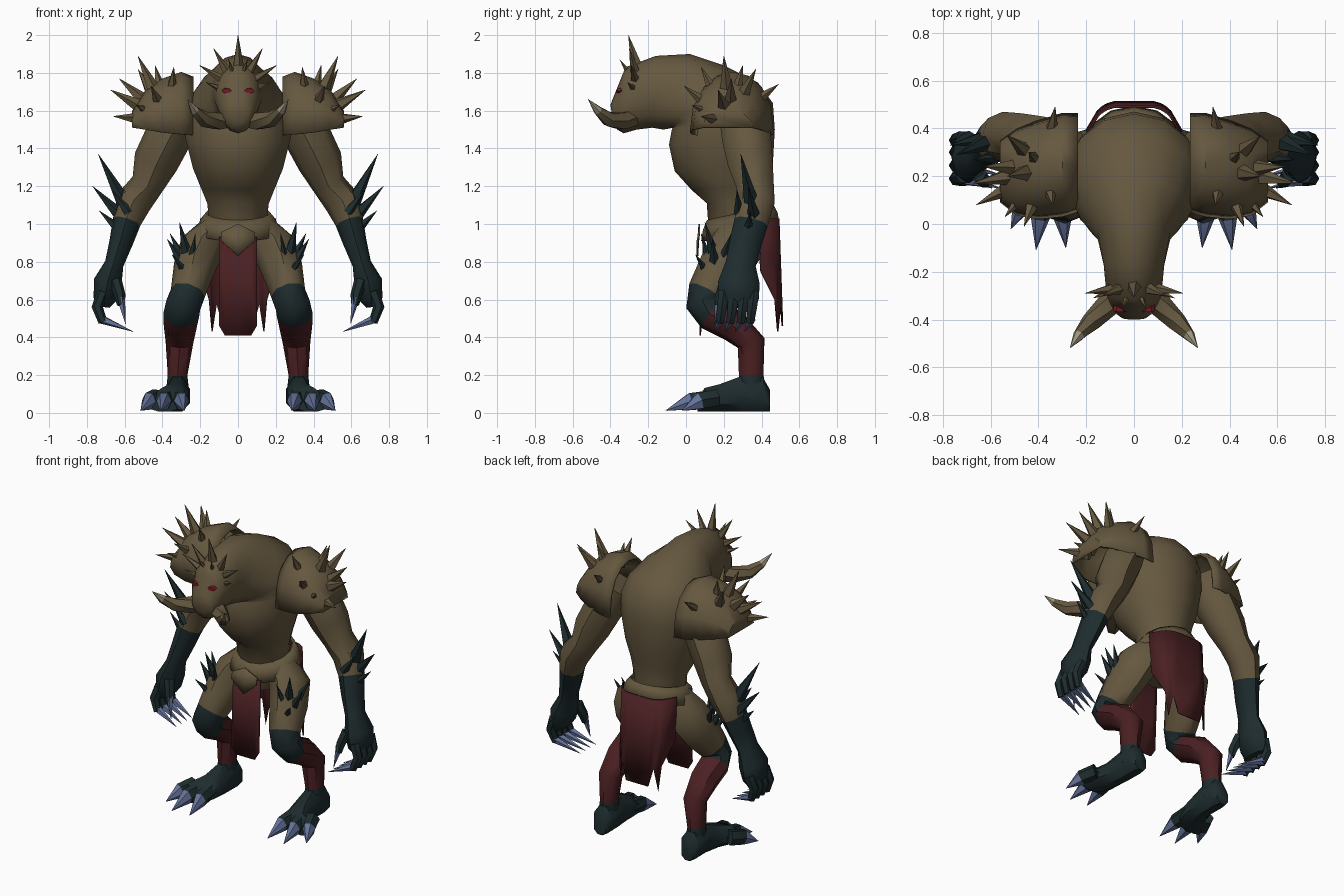
import bpy, bmesh
from math import sin, cos, pi, radians
from mathutils import Vector as V

if "Cube" in bpy.data.objects:
    bpy.data.objects.remove(bpy.data.objects["Cube"])


def material(name, rgb):
    m = bpy.data.materials.new(name)
    m.use_nodes = True
    m.diffuse_color = (*rgb, 1)
    m.node_tree.nodes["Principled BSDF"].inputs["Base Color"].default_value = (*rgb, 1)
    return m


HIDE = material("brown hide", (.13, .097, .05))
TEAL = material("dark teal", (.013, .025, .027))
RED = material("dark red", (.068, .014, .016))
CLAW = material("blue claw", (.13, .17, .32))
IVORY = material("ivory", (.34, .3, .21))
EYE = material("eye red", (.2, .012, .022))


def finish(name, bm, mats, angle=40, thick=0):
    """Turn a bmesh into a shaded object, with optional thickness."""
    bmesh.ops.recalc_face_normals(bm, faces=bm.faces)
    me = bpy.data.meshes.new(name)
    bm.to_mesh(me)
    bm.free()
    for m in mats:
        me.materials.append(m)
    ob = bpy.data.objects.new(name, me)
    bpy.context.collection.objects.link(ob)
    bpy.ops.object.select_all(action='DESELECT')
    ob.select_set(True)
    bpy.context.view_layer.objects.active = ob
    bpy.ops.object.shade_smooth_by_angle(angle=radians(angle))
    if thick:
        mod = ob.modifiers.new("thickness", 'SOLIDIFY')
        mod.thickness = thick


def loft(bm, loops, bands=None, closed=True, caps=True):
    """Skin a row of point loops; bands gives the material slot per step."""
    rows = [[bm.verts.new(p) for p in lp] for lp in loops]
    n = len(rows[0])
    for i in range(len(rows) - 1):
        for j in range(n if closed else n - 1):
            k = (j + 1) % n
            f = bm.faces.new((rows[i][j], rows[i][k], rows[i + 1][k], rows[i + 1][j]))
            f.material_index = bands[i] if bands else 0
    if caps:
        for row, b in ((rows[0], 0), (rows[-1], -1)):
            bm.faces.new(row).material_index = bands[b] if bands else 0


def tube(bm, pts, bands=None, n=8, s=1):
    """Tube along points (x, y, z, rx[, ry]), mirrored in x when s is -1."""
    c = [V((p[0] * s, p[1], p[2])) for p in pts]
    loops = []
    for i, p in enumerate(pts):
        t = (c[min(i + 1, len(c) - 1)] - c[max(i - 1, 0)]).normalized()
        side = V((1, 0, 0))
        side = (side - t * side.dot(t)).normalized()
        other = t.cross(side)
        loops.append([c[i] + side * p[3] * cos(2 * pi * j / n)
                      + other * p[-1] * sin(2 * pi * j / n) for j in range(n)])
    loft(bm, loops, bands)


def section(f, b, w, n=14):
    """Oval between a front point and a back point (y, z), w wide each side."""
    f, b = V((0, *f)), V((0, *b))
    return [(f + b) / 2 + (b - f) / 2 * cos(2 * pi * j / n)
            + V((w * sin(2 * pi * j / n), 0, 0)) for j in range(n)]


def spikes(name, items, mat, s=1, n=5):
    """Group of cones, each from base to tip with a base radius."""
    bm = bmesh.new()
    for base, tip, r in items:
        tube(bm, [(*base, r), (*tip, .001)], n=n, s=s)
    finish(name, bm, [mat], 30)


def panel(name, cols, mat):
    """Hanging sheet from columns (x, y top, z top, y bottom, z bottom)."""
    bm = bmesh.new()
    loft(bm, [[(x, a, b), (x, (a + c) / 2, (b + d) / 2), (x, c, d)]
              for x, a, b, c, d in cols], closed=False, caps=False)
    finish(name, bm, [mat], 40, .009)


# Torso, neck and head in one skin
bm = bmesh.new()
loft(bm, [section(*r) for r in (
    ((.17, .82), (.38, .84), .10), ((.12, .97), (.42, .98), .16),
    ((.11, 1.11), (.42, 1.10), .165), ((.03, 1.18), (.43, 1.2), .2),
    ((-.06, 1.28), (.46, 1.32), .245), ((-.09, 1.42), (.47, 1.5), .285),
    ((-.075, 1.5), (.46, 1.64), .285), ((-.07, 1.51), (.38, 1.75), .27),
    ((-.09, 1.505), (.2, 1.84), .23), ((-.12, 1.5), (.02, 1.9), .155),
    ((-.18, 1.51), (-.16, 1.89), .13), ((-.26, 1.5), (-.32, 1.83), .118),
    ((-.33, 1.48), (-.345, 1.77), .1), ((-.365, 1.5), (-.385, 1.67), .075),
    ((-.385, 1.54), (-.40, 1.63), .05))])
finish("torso_and_head", bm, [HIDE], 50)

# Belt, front plate and cloths
bm = bmesh.new()
loft(bm, [section(*r) for r in (((.11, 1.02), (.465, 1.1), .168),
                                ((.09, .97), (.485, 1.06), .205),
                                ((.08, .91), (.495, 1.0), .225))], caps=False)
finish("belt", bm, [HIDE], 30, .012)
panel("belt_plate", [(x, .075, 1.0 - abs(x) * .5, .065, .83 + abs(x) * .9)
                     for x in (-.09, 0, .09)], HIDE)
panel("front_cloth", [(x, .1, .93, .08, z) for x, z in (
    (-.1, .46), (-.07, .41), (0, .41), (.07, .41), (.1, .46))], RED)
ragged = (.75, .6, .43, .58, .46, .46, .58, .43, .6, .75)
panel("back_cloth", [(x, .498 - 75 * x ** 4, 1.03, .518 - 75 * x ** 4, z) for x, z in zip(
    (-.2, -.155, -.14, -.115, -.08, .08, .115, .14, .155, .2), ragged)], RED)

# Crown of spikes on the brow
crown = [((0, -.26, 1.83), (0, -.305, 2.0), .032)]
for s in (-1, 1):
    crown += [((s * .06, -.27, 1.81), (s * .13, -.3, 1.93), .026),
              ((s * .09, -.27, 1.77), (s * .205, -.29, 1.84), .024),
              ((s * .1, -.28, 1.72), (s * .17, -.31, 1.75), .018),
              ((s * .03, -.31, 1.81), (s * .05, -.35, 1.87), .014)]
spikes("crown_spikes", crown, HIDE)

for s, side in ((1, "left"), (-1, "right")):
    # Eye and tusk
    bm = bmesh.new()
    tube(bm, [(.056, -.32, 1.708, .028, .018), (.06, -.367, 1.704, .026, .013)], n=6, s=s)
    finish(side + "_eye", bm, [EYE])
    bm = bmesh.new()
    tube(bm, [(.04, -.28, 1.56, .05), (.11, -.34, 1.545, .05), (.18, -.41, 1.555, .042),
              (.23, -.465, 1.6, .026), (.267, -.518, 1.66, .001)], [0, 0, 0, 1], 6, s)
    finish(side + "_tusk", bm, [HIDE, IVORY])

    # Arm with dark forearm and hand
    bm = bmesh.new()
    tube(bm, [(.28, .29, 1.62, .1, .12), (.37, .32, 1.46, .125, .13),
              (.435, .34, 1.33, .12, .12), (.48, .365, 1.21, .088, .1),
              (.55, .37, 1.12, .095, .1), (.59, .345, 1.01, .075, .09),
              (.62, .315, .9, .062, .085), (.655, .29, .79, .05, .08),
              (.69, .28, .69, .075, .11), (.705, .28, .6, .06, .105),
              (.71, .28, .56, .03, .08)], [0] * 5 + [1] * 5, 8, s)
    finish(side + "_arm", bm, [HIDE, TEAL], 45)

    # Fingers, thumb and their claws
    bm = bmesh.new()
    for y in (.2, .255, .31, .36):
        tube(bm, [(.715, y, .64, .032), (.745, y - .01, .56, .03), (.715, y - .02, .48, .024)], n=6, s=s)
    tube(bm, [(.65, .21, .7, .035), (.625, .18, .62, .03), (.62, .17, .57, .02)], n=6, s=s)
    finish(side + "_fingers", bm, [TEAL])
    spikes(side + "_hand_claws", [((.72, y - .015, .495), (.555, y - .05, .43), .024)
                                  for y in (.2, .255, .31, .36)]
           + [((.622, .175, .61), (.595, .15, .47), .024)], CLAW, s)
    spikes(side + "_forearm_spikes", [
        ((.6, .35, 1.1), (.74, .29, 1.37), .045), ((.62, .36, 1.04), (.77, .33, 1.2), .038),
        ((.63, .33, .97), (.735, .34, 1.07), .03), ((.58, .28, 1.06), (.67, .27, 1.18), .03)],
        TEAL, s)

    # Domed shoulder plate, narrowing outward at the back
    bm = bmesh.new()
    arcs = []
    for x, y0, y1, z, h in ((.235, .05, .465, 1.47, .31), (.3, .03, .465, 1.475, .33),
                            (.4, .02, .435, 1.485, .285), (.49, .035, .4, 1.5, .21),
                            (.56, .09, .35, 1.51, .09)):
        arcs.append([(s * x, (y0 + y1) / 2 - (y1 - y0) / 2 * cos(pi * j / 8),
                      z + h * sin(pi * j / 8) ** .8) for j in range(9)])
    loft(bm, arcs, closed=False, caps=False)
    bm.faces.new([bm.verts.new(p) for p in arcs[-1]])
    bmesh.ops.remove_doubles(bm, verts=bm.verts, dist=.0005)
    finish(side + "_shoulder_plate", bm, [HIDE], 35, .012)
    core = V((.37, .23, 1.54))
    tips = ((.53, .2, 1.89), (.44, .3, 1.84), (.675, .17, 1.71), (.66, .08, 1.57),
            (.63, .24, 1.77), (.33, .49, 1.74), (.53, .37, 1.82), (.46, -.01, 1.73),
            (.54, .03, 1.63), (.34, .08, 1.83))
    spikes(side + "_shoulder_spikes",
           [(core.lerp(V(t), .5), t, .038) for t in tips], HIDE, s)

    # Leg: thigh, knee cuff, shin wrap and ankle
    bm = bmesh.new()
    tube(bm, [(.12, .29, .98, .08, .11), (.19, .27, .88, .12, .14), (.23, .2, .77, .112, .135),
              (.265, .11, .635, .093, .105), (.29, .09, .57, .093, .09), (.3, .13, .52, .096, .085),
              (.305, .25, .46, .088, .085), (.31, .345, .37, .073, .075),
              (.32, .345, .2, .052, .065), (.32, .35, .08, .065, .08)],
         [0, 0, 0, 1, 1, 2, 2, 2, 1], 8, s)
    finish(side + "_leg", bm, [HIDE, TEAL, RED], 45)
    spikes(side + "_hip_spikes", [
        ((.27, .15, .83), (.31, .1, 1.01), .034), ((.3, .15, .8), (.375, .14, .92), .03),
        ((.25, .12, .81), (.225, .08, .95), .024), ((.3, .2, .83), (.36, .24, .95), .026),
        ((.29, .1, .76), (.35, .05, .84), .022)], TEAL, s)

    # Foot with three clawed toes
    bm = bmesh.new()
    loft(bm, [[(s * (x + w * cos(a)), y, max(.008, h / 2 + h * .56 * sin(a)))
               for a in [pi / 8 + pi * j / 4 for j in range(8)]]
              for x, y, w, h in ((.32, .445, .045, .12), (.32, .41, .07, .18),
                                 (.32, .29, .065, .19), (.335, .18, .08, .15),
                                 (.365, .1, .1, .13), (.39, .06, .09, .08))])
    for tip in ((.515, -.02, .012), (.41, -.108, .012), (.285, -.1, .012)):
        t = V(tip)
        base = V((.37 + (t.x - .4) * .5, .16, .08))
        mid = base.lerp(t, .5)
        tube(bm, [(*base, .05), (mid.x, mid.y, .062, .04, .05), (*t, .001)], [0, 1], 6, s)
    finish(side + "_foot", bm, [TEAL, CLAW])
